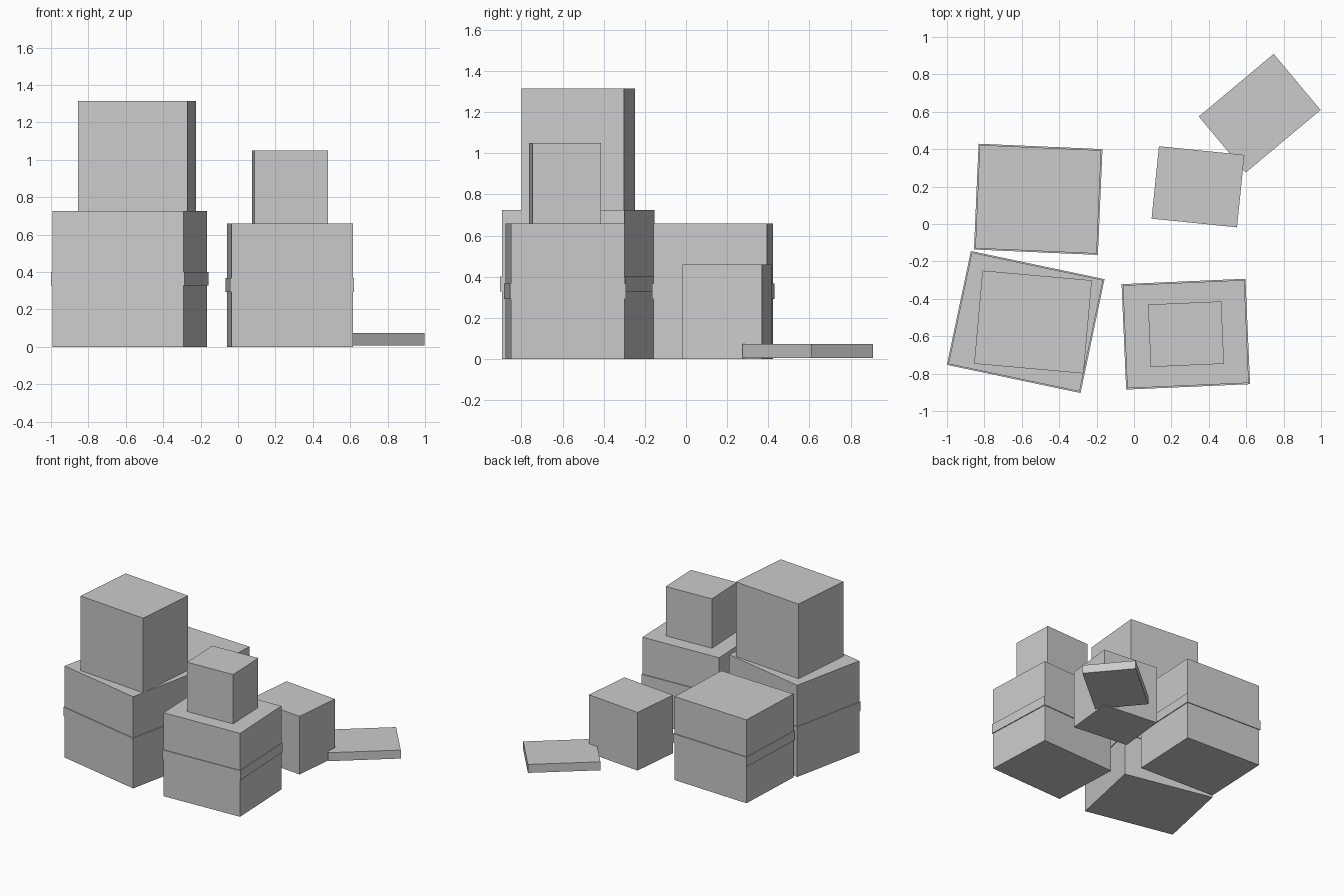
import bpy
import math

default = bpy.data.objects.get("Cube")
if default:
    bpy.data.objects.remove(default, do_unlink=True)

# One plain grey for every box
grey = bpy.data.materials.new("plain grey")
grey.use_nodes = True
COLOUR = (0.6, 0.6, 0.6, 1.0)
grey.diffuse_color = COLOUR
grey.node_tree.nodes["Principled BSDF"].inputs["Base Color"].default_value = COLOUR


def box(name, centre, size, bottom, top, turn):
    """Upright box, turned about z by degrees."""
    bpy.ops.mesh.primitive_cube_add(
        size=1, location=(*centre, (bottom + top) / 2),
        rotation=(0, 0, math.radians(turn)))
    obj = bpy.context.object
    obj.name = name
    obj.scale = (*size, top - bottom)
    obj.data.materials.append(grey)
    return obj


def taped_box(name, centre, size, top, turn, band):
    """Box with a thin band of tape standing proud all the way round."""
    box(name, centre, size, 0, top, turn)
    wrap = [s + 0.013 for s in size]
    box(name + "_tape", centre, wrap, band[0], band[1], turn)


# Large taped boxes on the floor
taped_box("large_box", (-0.579, -0.524), (0.717, 0.609), 0.725, -11.9, (0.328, 0.4))
taped_box("front_box", (0.277, -0.589), (0.65, 0.551), 0.66, 2.5, (0.293, 0.368))
taped_box("back_box", (-0.512, 0.132), (0.65, 0.553), 0.66, -2.5, (0.293, 0.368))

# Boxes stacked on top
box("tall_upper_box", (-0.54, -0.524), (0.587, 0.5), 0.725, 1.315, -5.1)
box("small_upper_box", (0.278, -0.589), (0.392, 0.334), 0.66, 1.05, 2.5)

# Small floor box and the flat one lying against it
box("small_floor_box", (0.342, 0.199), (0.459, 0.389), 0, 0.46, -5.8)
box("flat_box", (0.672, 0.592), (0.522, 0.391), 0.006, 0.073, 39.9)
